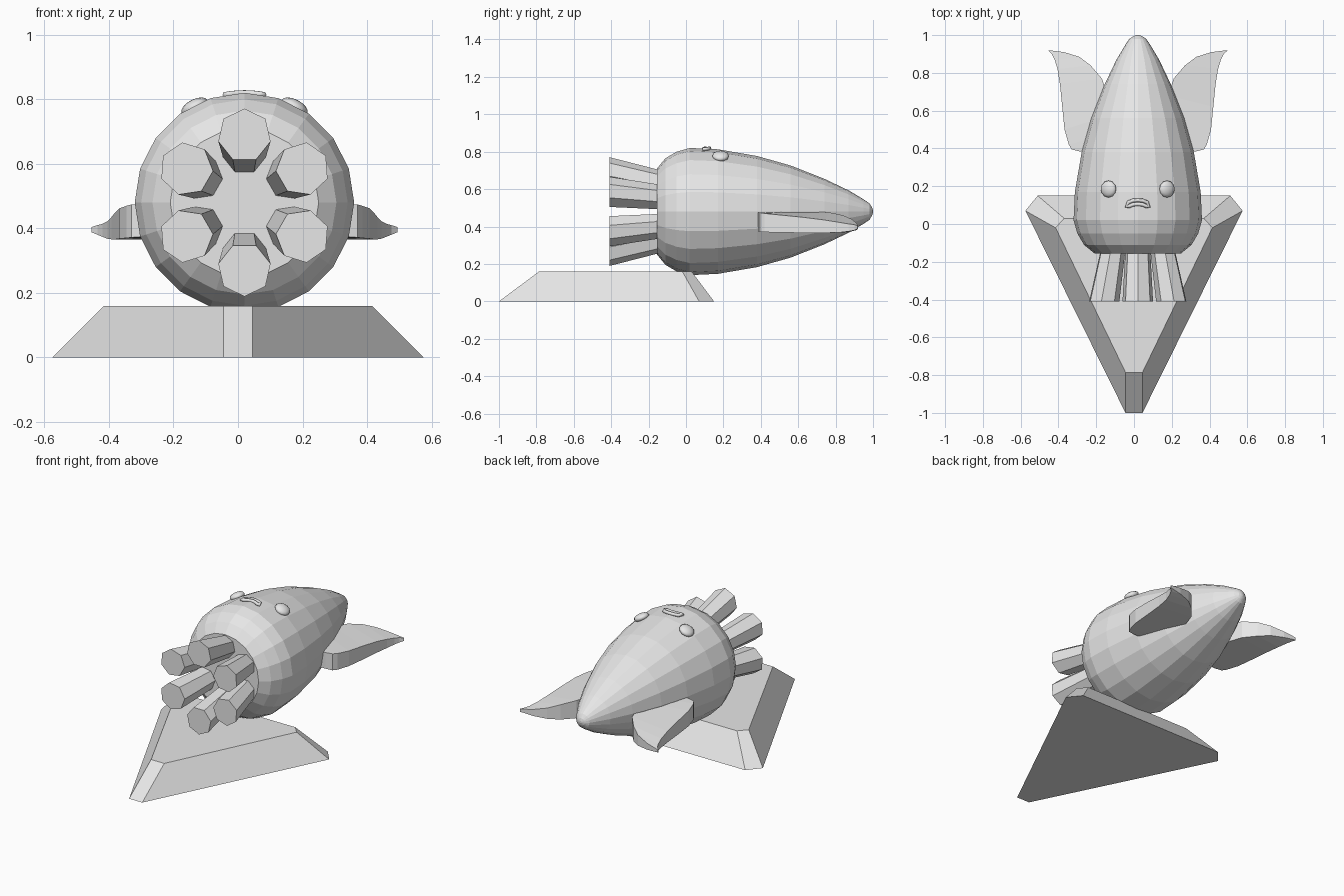
import bpy, bmesh, math
from mathutils import Vector, Matrix

if "Cube" in bpy.data.objects:
    bpy.data.objects.remove(bpy.data.objects["Cube"])

CX, CZ = 0.02, 0.48   # body axis
grey = bpy.data.materials.new("plain grey")
grey.diffuse_color = (0.8, 0.8, 0.8, 1)
grey.use_nodes = True
grey.node_tree.nodes["Principled BSDF"].inputs["Base Color"].default_value = grey.diffuse_color


def finish(name, bm):
    bmesh.ops.recalc_face_normals(bm, faces=bm.faces)
    me = bpy.data.meshes.new(name)
    bm.to_mesh(me)
    bm.free()
    ob = bpy.data.objects.new(name, me)
    bpy.context.collection.objects.link(ob)
    me.materials.append(grey)
    return ob


def loft(name, rings):
    """Bridge equal-sized rings of points and cap both ends."""
    bm = bmesh.new()
    rows = [[bm.verts.new(p) for p in ring] for ring in rings]
    n = len(rows[0])
    for a, b in zip(rows, rows[1:]):
        for i in range(n):
            j = (i + 1) % n
            bm.faces.new((a[i], a[j], b[j], b[i]))
    bm.faces.new(rows[0])
    bm.faces.new(rows[-1])
    return finish(name, bm)


def circle(cx, y, cz, r, n, phase=0.0):
    return [(cx + r * math.cos(phase + math.tau * i / n), y,
             cz + r * math.sin(phase + math.tau * i / n)) for i in range(n)]


# Stand: triangular wedge with clipped corners
def stand_ring(half, z):
    return [(x, y, z) for x, y in half] + [(-x, y, z) for x, y in reversed(half)]


loft("stand", [stand_ring([(0.045, -1.0), (0.575, 0.07), (0.51, 0.15)], 0),
               stand_ring([(0.045, -0.785), (0.415, -0.02), (0.37, 0.03)], 0.16)])

# Body: faceted teardrop along y
profile = [(-0.155, 0.23), (-0.11, 0.285), (-0.05, 0.32), (0.02, 0.34), (0.17, 0.333),
           (0.38, 0.297), (0.56, 0.246), (0.74, 0.175), (0.87, 0.113), (0.95, 0.065),
           (0.98, 0.045), (0.995, 0.022), (1.0, 0.006)]
loft("body", [circle(CX, y, CZ, r, 20) for y, r in profile])

# Tentacles: six flaring seven-sided prisms
for k in range(6):
    a = math.pi / 2 + k * math.tau / 6
    rings = []
    for y, dist, r in ((-0.41, 0.208, 0.083), (-0.145, 0.155, 0.068)):
        rings.append(circle(CX + dist * math.cos(a), y, CZ + dist * math.sin(a), r, 7, a))
    loft("tentacle", rings)

# Fins: y and x of outer edge, y and x of inner edge, bottom z, outer top z, inner top z
fin = [(0.385, 0.31, 0.385, 0.25, 0.375, 0.475, 0.475),
       (0.395, 0.35, 0.40, 0.24, 0.372, 0.474, 0.476),
       (0.42, 0.365, 0.46, 0.23, 0.37, 0.47, 0.478),
       (0.50, 0.388, 0.56, 0.20, 0.368, 0.462, 0.48),
       (0.62, 0.40, 0.68, 0.16, 0.366, 0.45, 0.48),
       (0.74, 0.412, 0.77, 0.19, 0.366, 0.435, 0.475),
       (0.82, 0.425, 0.84, 0.25, 0.368, 0.422, 0.46),
       (0.87, 0.44, 0.885, 0.31, 0.374, 0.414, 0.44),
       (0.90, 0.455, 0.91, 0.39, 0.38, 0.41, 0.42),
       (0.917, 0.474, 0.92, 0.47, 0.388, 0.404, 0.405)]
for side in (-1, 1):
    loft("fin", [[(CX + side * xo, yo, zb), (CX + side * xo, yo, zo),
                  (CX + side * xi, yi, zi), (CX + side * xi, yi, zb)]
                 for yo, xo, yi, xi, zb, zo, zi in fin])

# Eyes: flattened beads resting on the upper body
for side in (-1, 1):
    bm = bmesh.new()
    bmesh.ops.create_uvsphere(bm, u_segments=12, v_segments=8, radius=0.045)
    tilt = side * math.asin(0.155 / 0.335)
    bm.transform(Matrix.Translation((CX + side * 0.155, 0.185, 0.777))
                 @ Matrix.Rotation(tilt, 4, 'Y') @ Matrix.Diagonal((1, 1, 0.5, 1)))
    eye = finish("eye", bm)
    eye.data.shade_smooth()

# Mouth: raised arched ring
path = [(-0.06, 0.093), (-0.05, 0.115), (-0.025, 0.124), (0, 0.126), (0.025, 0.124),
        (0.05, 0.115), (0.06, 0.093), (0.045, 0.094), (0.025, 0.103), (0, 0.105),
        (-0.025, 0.103), (-0.045, 0.094)]
curve = bpy.data.curves.new("mouth", 'CURVE')
curve.dimensions = '3D'
curve.bevel_depth = 0.01
curve.bevel_resolution = 1
spline = curve.splines.new('POLY')
spline.points.add(len(path) - 1)
spline.use_cyclic_u = True
for p, (x, y) in zip(spline.points, path):
    p.co = (CX + x, y, CZ + math.sqrt(0.342 ** 2 - x * x) - 0.003, 1)
curve.materials.append(grey)
mouth = bpy.data.objects.new("mouth", curve)
bpy.context.collection.objects.link(mouth)
